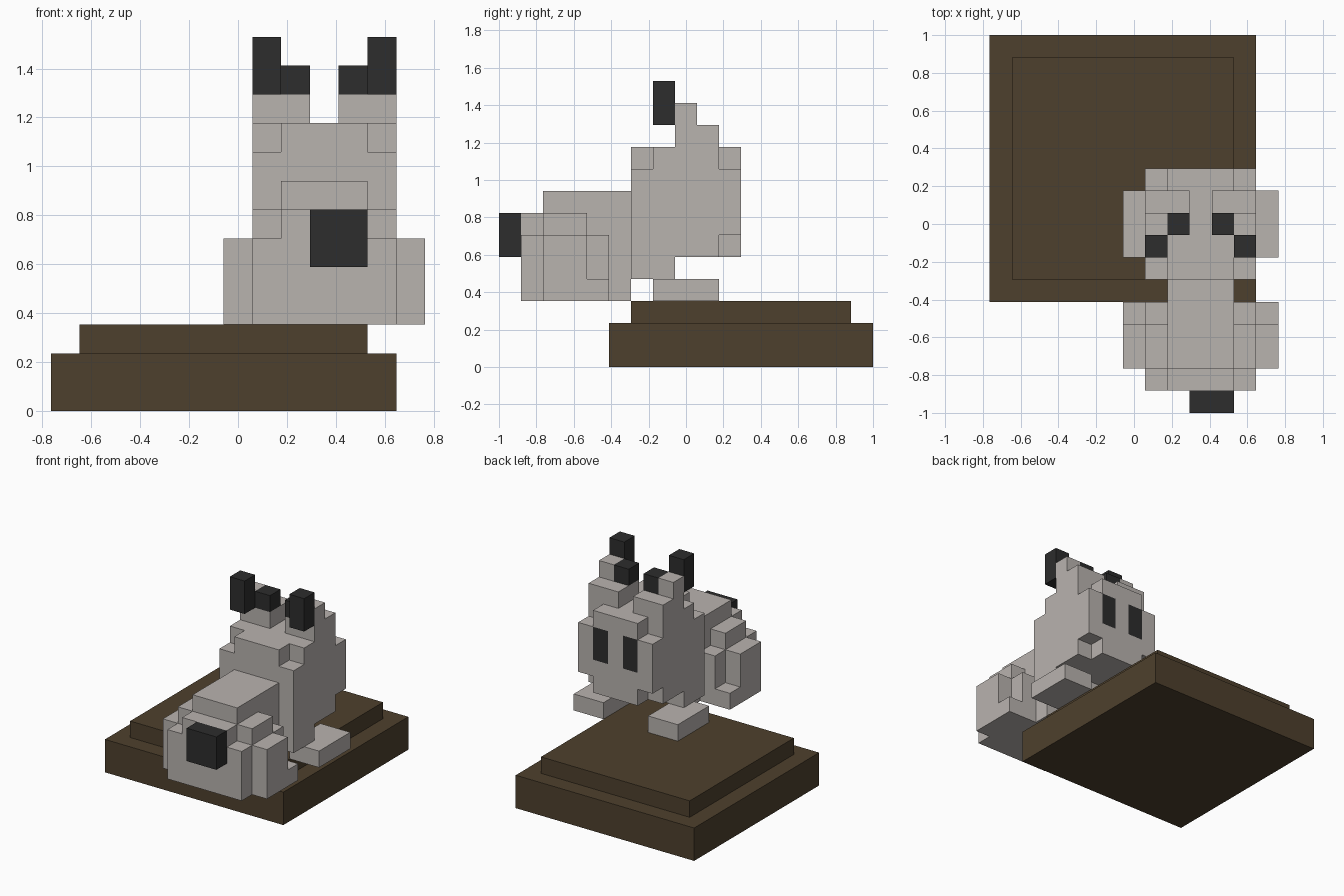
import bpy, bmesh
from mathutils import Vector

if "Cube" in bpy.data.objects:
    bpy.data.objects.remove(bpy.data.objects["Cube"])

U = 2 / 17                                  # edge of one cube cell
ORIGIN = Vector((-6.5 * U, -1.0, 0.0))
MIRROR = 19                                 # animal is symmetric about x cell 9.5


def material(name, rgb):
    m = bpy.data.materials.new(name)
    m.diffuse_color = (*rgb, 1)
    m.use_nodes = True
    m.node_tree.nodes["Principled BSDF"].inputs["Base Color"].default_value = m.diffuse_color
    return m


GREY = material("warm_grey", (0.485, 0.451, 0.429))
DARK = material("charcoal", (0.026, 0.026, 0.026))
BROWN = material("brown", (0.076, 0.051, 0.026))


def box(x0, x1, y0, y1, z0, z1):
    return {(x, y, z) for x in range(x0, x1) for y in range(y0, y1) for z in range(z0, z1)}


def both(cells):
    """Cells together with their mirror image."""
    return cells | {(MIRROR - 1 - x, y, z) for x, y, z in cells}


# Plinth in two steps
plinth = box(0, 12, 5, 17, 0, 2) | box(1, 11, 6, 16, 2, 3)

# Head and chest block with chamfered corners, eyes sunk flush into the face
head = box(7, 12, 6, 11, 5, 10) | box(7, 12, 6, 8, 4, 5)
head -= both({(7, 6, 9), (7, 10, 9), (7, 10, 5)})
eyes = both(box(8, 9, 10, 11, 7, 9))
head -= eyes

# Ears with dark tips
ears = both(box(7, 9, 8, 10, 10, 11) | {(7, 8, 11)})
ear_tips = both(box(7, 8, 7, 8, 11, 13) | {(8, 8, 11)})

# Feet
feet = both(box(6, 8, 7, 10, 3, 4))

# Bushy tail: core, shoulders and side tufts
tail = box(8, 11, 2, 6, 3, 8) | box(8, 11, 1, 2, 3, 7)
tail |= both(box(7, 8, 1, 5, 3, 6) | box(7, 8, 2, 4, 6, 7))
tail |= both(box(6, 7, 2, 4, 3, 6) | box(6, 7, 4, 5, 3, 4))
tail_tip = box(9, 11, 0, 1, 5, 7)

PARTS = [("plinth", BROWN, plinth), ("head", GREY, head), ("eyes", DARK, eyes),
         ("ears", GREY, ears), ("ear_tips", DARK, ear_tips), ("feet", GREY, feet),
         ("tail", GREY, tail), ("tail_tip", DARK, tail_tip)]
SOLID = set().union(*(cells for _, _, cells in PARTS))


def build(name, mat, cells):
    """Skin the outside of the cells, then merge coplanar faces."""
    bm = bmesh.new()
    for c in sorted(cells):
        for axis in range(3):
            for side in (0, 1):
                near = list(c)
                near[axis] += 2 * side - 1
                if tuple(near) in SOLID:
                    continue
                a, b = (axis + 1) % 3, (axis + 2) % 3
                loop = [(0, 0), (1, 0), (1, 1), (0, 1)]
                verts = []
                for da, db in (loop if side else loop[::-1]):
                    p = Vector(c)
                    p[axis] += side
                    p[a] += da
                    p[b] += db
                    verts.append(bm.verts.new(ORIGIN + p * U))
                bm.faces.new(verts)
    bmesh.ops.remove_doubles(bm, verts=bm.verts[:], dist=1e-4)
    bmesh.ops.dissolve_limit(bm, angle_limit=0.02, verts=bm.verts[:], edges=bm.edges[:])
    mesh = bpy.data.meshes.new(name)
    bm.to_mesh(mesh)
    bm.free()
    mesh.materials.append(mat)
    bpy.context.collection.objects.link(bpy.data.objects.new(name, mesh))


for part in PARTS:
    build(*part)
